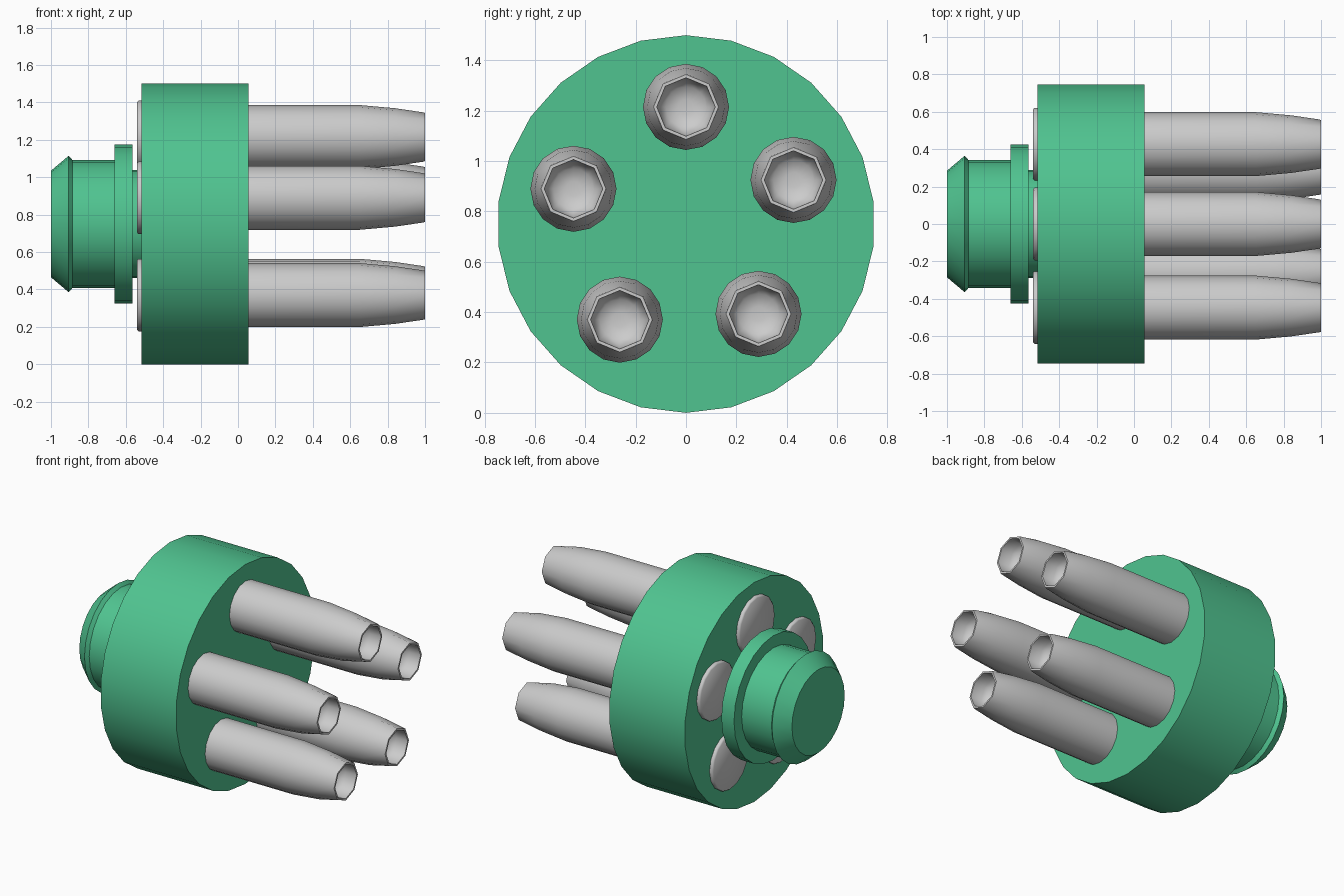
import bpy, bmesh
from math import sin, cos, pi, radians

if "Cube" in bpy.data.objects:
    bpy.data.objects.remove(bpy.data.objects["Cube"])

CZ = 0.75  # height of the main axis


def lathe(name, profile, sides, cy, cz, angle, color=None):
    """Revolve (x, radius[, octagon]) points about a line parallel to x."""
    bm = bmesh.new()
    rings = []
    for p in profile:
        x, r = p[:2]
        octagon = len(p) > 2
        ring = []
        for i in range(sides):
            a = 2 * pi * i / sides
            k = cos(pi / 8) if octagon and i % 2 else 1
            ring.append(bm.verts.new((x, cy + r * k * sin(a), cz + r * k * cos(a))))
        rings.append(ring)
    for a, b in zip(rings, rings[1:]):
        for i in range(sides):
            j = (i + 1) % sides
            bm.faces.new((a[i], a[j], b[j], b[i]))
    bm.faces.new(rings[0])
    bm.faces.new(rings[-1])
    bmesh.ops.recalc_face_normals(bm, faces=bm.faces[:])
    me = bpy.data.meshes.new(name)
    bm.to_mesh(me)
    bm.free()
    ob = bpy.data.objects.new(name, me)
    bpy.context.collection.objects.link(ob)
    if color:
        me.materials.append(color)
    bpy.ops.object.select_all(action='DESELECT')
    ob.select_set(True)
    bpy.context.view_layer.objects.active = ob
    bpy.ops.object.shade_smooth_by_angle(angle=radians(angle))
    return ob


green = bpy.data.materials.new("green")
green.diffuse_color = (0.08, 0.55, 0.28, 1)
green.use_nodes = True
green.node_tree.nodes["Principled BSDF"].inputs["Base Color"].default_value = green.diffuse_color

# Thick disc that holds the tubes
lathe("holder_disc", [(-0.515, 0.75), (0.055, 0.75)], 26, 0, CZ, 30, green)

# Neck, flange and flared knob behind the disc
lathe("rear_knob", [
    (-0.50, 0.29), (-0.565, 0.29), (-0.565, 0.425), (-0.66, 0.425),
    (-0.66, 0.342), (-0.885, 0.342), (-0.905, 0.365), (-1.0, 0.285),
], 24, 0, CZ, 30, green)

# Five tubes: rear rim, straight body, tapered octagonal tip, shallow hollow
tube_profile = [
    (-0.54, 0.185), (-0.532, 0.194), (-0.50, 0.194), (-0.48, 0.171),
    (0.65, 0.171), (0.84, 0.154), (0.99, 0.132, 1), (1.0, 0.129, 1),
    (1.0, 0.116, 1), (0.92, 0.112, 1), (0.88, 0.08), (0.87, 0.03),
]
centres = [(0, 1.215), (0.427, 0.925), (0.288, 0.393), (-0.263, 0.37), (-0.447, 0.89)]
for n, (y, z) in enumerate(centres):
    lathe(f"tube_{n + 1}", tube_profile, 16, y, z, 48)
